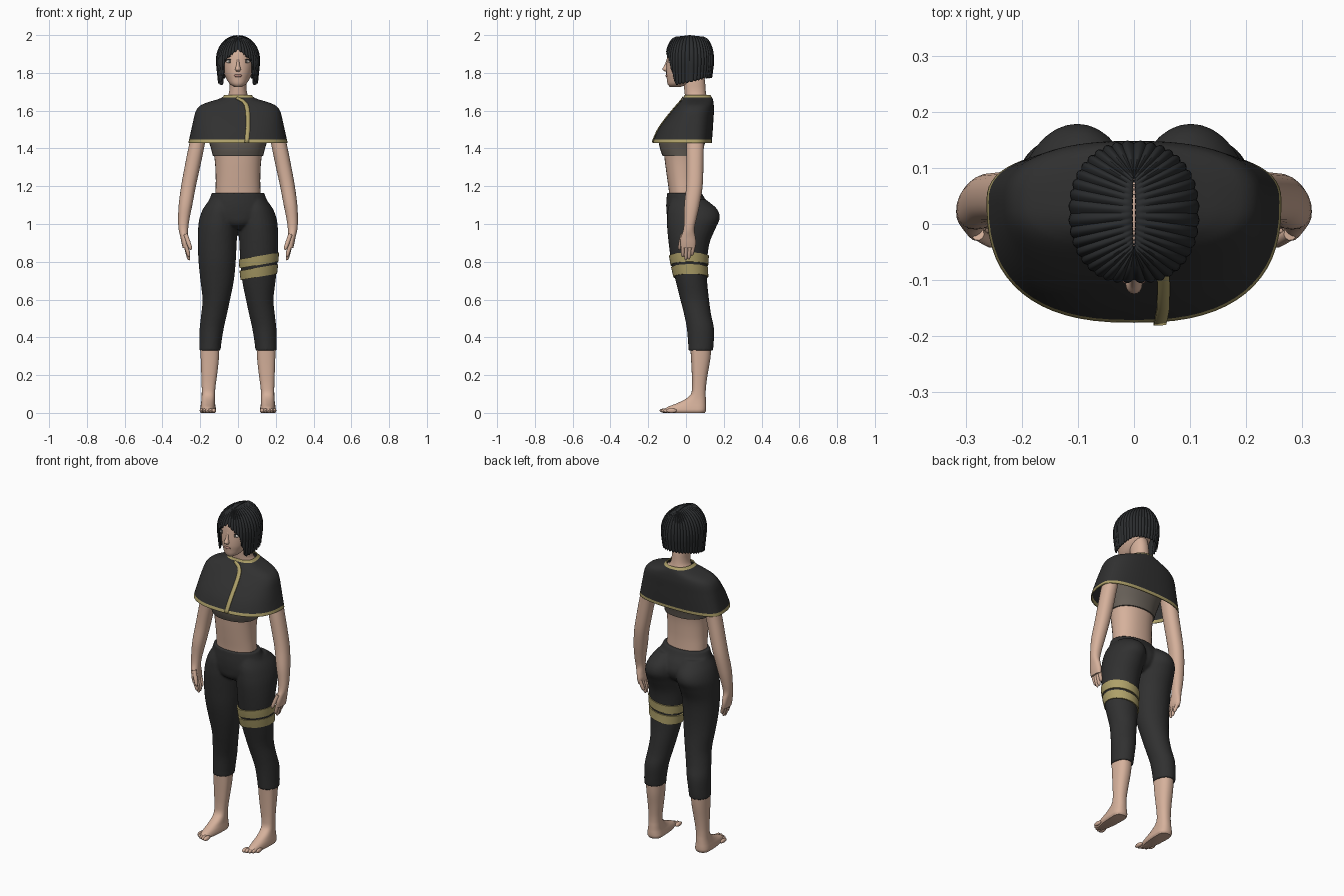
import bpy, bmesh, math
from mathutils import Vector

if "Cube" in bpy.data.objects:
    bpy.data.objects.remove(bpy.data.objects["Cube"])


def material(name, r, g, b):
    m = bpy.data.materials.new(name)
    m.diffuse_color = (r, g, b, 1)
    m.use_nodes = True
    m.node_tree.nodes["Principled BSDF"].inputs["Base Color"].default_value = m.diffuse_color
    return m


SKIN = material("skin", 0.67, 0.44, 0.33)
CLOTH = material("black cloth", 0.030, 0.030, 0.030)
GOLD = material("gold trim", 0.42, 0.35, 0.14)
HAIR = material("dark hair", 0.024, 0.026, 0.028)
TOP = material("grey top", 0.14, 0.12, 0.10)
WHITE = material("eye white", 0.65, 0.62, 0.58)
IRIS = material("iris", 0.09, 0.08, 0.07)
LIPS = material("lips", 0.42, 0.22, 0.18)


def grid(name, rows, mats, closed=True, caps=True, rule=None, mirror=False, angle=50):
    """Skin rows of points into one smooth surface."""
    bm = bmesh.new()
    vs = [[bm.verts.new(p) for p in row] for row in rows]
    n = len(rows[0])
    for i in range(len(rows) - 1):
        for j in range(n if closed else n - 1):
            k = (j + 1) % n
            f = bm.faces.new((vs[i][j], vs[i][k], vs[i + 1][k], vs[i + 1][j]))
            if rule:
                f.material_index = rule(i, f.calc_center_median())
    if caps:
        bm.faces.new(vs[0][::-1])
        bm.faces.new(vs[-1])
    bmesh.ops.recalc_face_normals(bm, faces=bm.faces[:])
    me = bpy.data.meshes.new(name)
    bm.to_mesh(me)
    bm.free()
    ob = bpy.data.objects.new(name, me)
    bpy.context.collection.objects.link(ob)
    for m in mats:
        me.materials.append(m)
    bpy.ops.object.select_all(action='DESELECT')
    ob.select_set(True)
    bpy.context.view_layer.objects.active = ob
    bpy.ops.object.shade_smooth_by_angle(angle=math.radians(angle))
    if mirror:
        md = ob.modifiers.new("Mirror", 'MIRROR')
        md.use_mirror_merge = False
    return ob


def sample(rings, z):
    """Smoothly interpolate rings (z, x0, x1, y0, y1) at height z."""
    i = max(0, min(len(rings) - 2, sum(r[0] <= z for r in rings) - 1))
    a, b = rings[i], rings[i + 1]
    p, q = rings[max(i - 1, 0)], rings[min(i + 2, len(rings) - 1)]
    h = b[0] - a[0]
    t = (z - a[0]) / h
    out = [z]
    for k in range(1, 5):
        ma = (b[k] - p[k]) / (b[0] - p[0]) * h
        mb = (q[k] - a[k]) / (q[0] - a[0]) * h
        out.append((2*t**3 - 3*t*t + 1)*a[k] + (t**3 - 2*t*t + t)*ma
                   + (3*t*t - 2*t**3)*b[k] + (t**3 - t*t)*mb)
    return out


def oval(c, s, n):
    return math.copysign(abs(c) ** (2 / n), c), math.copysign(abs(s) ** (2 / n), s)


def loft(name, rings, mats, n=2.0, seg=32, sub=4, cy=None, side=1, shear=0, **kw):
    zs = [a[0] + (b[0] - a[0]) * k / sub for a, b in zip(rings, rings[1:]) for k in range(sub)]
    rows = []
    for z in zs + [rings[-1][0]]:
        _, x0, x1, y0, y1 = sample(rings, z)
        cx, my = (x0 + x1) / 2, (y0 + y1) / 2 if cy is None else cy
        row = []
        for j in range(seg):
            a = 2 * math.pi * j / seg
            c, s = oval(math.cos(a), math.sin(a), n)
            x = cx + c * (x1 - x0) / 2
            y = my + s * ((y1 - my) if s > 0 else (my - y0))
            row.append((side * x, y, z + shear * (x - cx)))
        rows.append(row)
    return grid(name, rows, mats, **kw)


def sym(*rings):
    return [(z, -x, x, y0, y1) for z, x, y0, y1 in rings]


def blob(name, loc, rad, mat, mirror=False):
    """Ellipsoid."""
    rows = [[(loc[0] + rad[0]*math.sin(t)*math.cos(a), loc[1] + rad[1]*math.sin(t)*math.sin(a),
              loc[2] + rad[2]*math.cos(t)) for a in [2*math.pi*j/16 for j in range(16)]]
            for t in [0.02 + (math.pi - 0.04)*i/10 for i in range(11)]]
    return grid(name, rows, [mat], mirror=mirror)


def finger(name, p, q, r):
    """Tapered digit with a rounded tip."""
    p, q = Vector(p), Vector(q)
    d = (q - p).normalized()
    u = d.orthogonal().normalized()
    v = d.cross(u)
    rows = [[p.lerp(q, t) + (u*math.cos(a) + v*math.sin(a)) * r * w
             for a in [2*math.pi*j/10 for j in range(10)]]
            for t, w in [(0, 1), (0.5, 1), (0.8, 0.9), (0.93, 0.65), (1, 0.15)]]
    return grid(name, rows, [SKIN], mirror=True)


# trousers: hips and two legs fused by a remesh
LEG = [(.33, .092, .206, .013, .143), (.37, .088, .205, .011, .147), (.45, .075, .203, .004, .148),
       (.52, .059, .195, -.010, .133), (.60, .042, .188, -.030, .122), (.70, .022, .199, -.055, .112),
       (.80, .012, .209, -.078, .112), (.90, .007, .213, -.092, .125), (.98, .002, .211, -.100, .158),
       (1.03, 0, .204, -.100, .179), (1.08, .005, .185, -.096, .164), (1.13, .02, .150, -.080, .105)]
hips = loft("trousers", sym((.97, .05, -.05, .08), (1.0, .12, -.09, .12), (1.05, .185, -.102, .14),
                            (1.10, .167, -.105, .125), (1.135, .150, -.103, .10),
                            (1.165, .139, -.100, .083)), [CLOTH])
legs = [loft("trouser_leg", LEG, [CLOTH], side=s) for s in (1, -1)]
bpy.ops.object.select_all(action='DESELECT')
for o in legs + [hips]:
    o.select_set(True)
bpy.context.view_layer.objects.active = hips
bpy.ops.object.join()
rm = hips.modifiers.new("Fuse", 'REMESH')
rm.mode, rm.voxel_size, rm.use_smooth_shade = 'VOXEL', 0.0065, True
sm = hips.modifiers.new("Soften", 'SMOOTH')
sm.factor, sm.iterations = 0.5, 4

# two slanted bands on one thigh
for name, z0, z1 in (("upper_thigh_band", .783, .831), ("lower_thigh_band", .720, .770)):
    rings = []
    for k in range(3):
        z, x0, x1, y0, y1 = sample(LEG, z0 + (z1 - z0) * k / 2)
        rings.append((z, x0 - .006, x1 + .006, y0 - .007, y1 + .007))
    loft(name, rings, [GOLD], shear=.17)

# torso with neck, and the cropped top over it
loft("torso", sym((1.10, .12, -.085, .07), (1.17, .119, -.090, .066), (1.25, .118, -.101, .066),
                  (1.36, .126, -.115, .075), (1.45, .150, -.12, .10), (1.55, .165, -.07, .13),
                  (1.60, .155, -.03, .135), (1.64, .105, -.005, .125), (1.665, .062, -.004, .112),
                  (1.70, .047, -.008, .105), (1.76, .044, -.012, .10), (1.80, .04, 0, .09)), [SKIN], n=2.2)
loft("cropped_top", sym((1.36, .133, -.124, .083), (1.40, .143, -.138, .092), (1.45, .158, -.142, .108),
                        (1.55, .172, -.085, .136), (1.60, .162, -.04, .140), (1.64, .111, -.010, .129),
                        (1.66, .066, -.007, .115)), [TOP], n=2.2)

# short cape with gold hem and collar
CAPE = sym((1.43, .263, -.176, .137), (1.447, .259, -.171, .138), (1.50, .247, -.147, .142),
           (1.55, .236, -.113, .145), (1.60, .222, -.072, .148), (1.628, .198, -.048, .147),
           (1.646, .155, -.032, .145), (1.660, .108, -.020, .142), (1.670, .085, -.014, .138),
           (1.683, .072, -.008, .128))
cape = loft("cape", CAPE, [CLOTH, GOLD], n=2.5, seg=64, cy=.04, caps=False,
            rule=lambda i, c: int(i < 4 or i >= 32))
so = cape.modifiers.new("Thickness", 'SOLIDIFY')
so.thickness, so.offset = 0.006, -1


def on_cape(x, z):
    _, _, rx, y0, _ = sample(CAPE, z)
    return (x, .04 - (.04 - y0) * max(0, 1 - abs(x / rx) ** 2.5) ** .4 - .004, z)


# front closing strip following the cape
path = [(.046, 1.432), (.052, 1.50), (.053, 1.56), (.050, 1.605), (.043, 1.632), (.026, 1.652), (-.008, 1.668)]
pts = []
for a, b in zip(path, path[1:]):
    pts += [Vector(a).lerp(Vector(b), k / 4) for k in range(4)]
pts.append(Vector(path[-1]))
rows = []
for i, p in enumerate(pts):
    d = (pts[min(i + 2, len(pts) - 1)] - pts[max(i - 2, 0)]).normalized()
    w = Vector((d.y, -d.x)) * (.011 - .005 * max(0, (p.y - 1.62) / .05))
    rows.append([on_cape(*(p + w * s)) for s in (-1, 0, 1)])
strip = grid("cape_closing_strip", rows, [GOLD], closed=False, caps=False)
so = strip.modifiers.new("Thickness", 'SOLIDIFY')
so.thickness, so.offset = 0.005, 0

# arms, hands and fingers
loft("arm", [(.872, .268, .292, -.026, .048), (.90, .262, .299, -.030, .053), (.93, .264, .305, -.026, .050),
             (.97, .264, .314, -.014, .044), (1.02, .258, .317, -.010, .054), (1.10, .242, .314, -.009, .072),
             (1.20, .223, .301, .001, .088), (1.30, .201, .283, .003, .092), (1.40, .180, .263, .002, .094),
             (1.50, .160, .240, .004, .098), (1.58, .140, .214, .010, .100), (1.615, .130, .185, .03, .09)],
     [SKIN], n=2.2, seg=24, mirror=True)
for i, tip in enumerate((.825, .808, .812, .832)):
    y = -.018 + .0195 * i
    finger("finger", (.279, y, .895), (.258, y * .8 - .002, tip), .0105)
finger("thumb", (.278, -.018, .945), (.248, -.036, .862), .0115)

# lower legs, feet and toes
loft("lower_leg_and_foot", [(0, .122, .194, -.105, .100), (.012, .116, .200, -.118, .106),
                            (.03, .118, .199, -.100, .107), (.05, .121, .196, -.050, .106),
                            (.075, .122, .193, .000, .105), (.10, .122, .192, .026, .104),
                            (.14, .119, .192, .032, .106), (.20, .111, .194, .031, .114),
                            (.28, .102, .197, .027, .128), (.36, .098, .199, .022, .136)],
     [SKIN], n=2.3, cy=.06, mirror=True)
for i in range(5):
    blob("toe", (.128 + .0165 * i, -.112 + .0022 * i * i, .012), (.012 - .0008 * i, .028, .012), SKIN, True)

# head and face
loft("head", sym((1.725, .018, -.085, -.03), (1.74, .042, -.097, .01), (1.77, .062, -.102, .06),
                 (1.80, .075, -.105, .09), (1.86, .087, -.102, .12), (1.92, .088, -.093, .125),
                 (1.96, .07, -.065, .105), (1.98, .03, -.02, .06)), [SKIN], n=2.1)
loft("nose", sym((1.807, .009, -.111, -.09), (1.818, .015, -.125, -.09), (1.84, .009, -.114, -.09),
                 (1.875, .006, -.101, -.09)), [SKIN], seg=16)
blob("eye", (.043, -.081, 1.86), (.018, .010, .010), WHITE, True)
blob("iris", (.043, -.0875, 1.86), (.008, .005, .009), IRIS, True)
blob("upper_lash", (.043, -.084, 1.870), (.020, .008, .003), HAIR, True)
blob("eyebrow", (.043, -.084, 1.889), (.021, .008, .004), HAIR, True)
blob("lips", (0, -.101, 1.785), (.021, .008, .008), LIPS)

# bobbed hair: strands falling from a centre parting
EDGE = [(0, 1.935), (18, 1.905), (34, 1.875), (45, 1.80), (54, 1.745), (90, 1.76), (130, 1.782), (180, 1.785)]


def hem(deg):
    for (a, za), (b, zb) in zip(EDGE, EDGE[1:]):
        if deg <= b:
            return za + (zb - za) * (deg - a) / (b - a)
    return EDGE[-1][1]


COLS, ROWS, BASE, RISE = 240, 24, 1.87, .13
rows = [[] for _ in range(ROWS + 1)]
for j in range(COLS):
    a = 2 * math.pi * j / COLS
    c, s = oval(math.cos(a), math.sin(a), 2.25)
    deg = abs(math.degrees(a) if a <= math.pi else math.degrees(a) - 360)
    ridge = abs(math.sin(20 * a))
    zb = hem(deg) - .012 * ridge
    q_end = math.acos((zb - BASE) / RISE) if zb > BASE else math.pi/2 + (BASE - zb) * 10
    start = Vector((.003 * math.sin(a), .02 - .068 * math.cos(a)))
    edge = Vector((.113 * s, .019 - .125 * c)) * (1 + .035 * ridge)
    for i in range(ROWS + 1):
        q = q_end * i / ROWS
        if q < math.pi / 2:
            p = start.lerp(edge, math.sin(q))
            z = BASE + RISE * math.cos(q) - .005 * (1 - ridge) * min(1, q * 3)
            z -= .008 * abs(math.cos(a)) * math.cos(q)
        else:
            drop = (q - math.pi / 2) / 10
            p = edge * (1 - .9 * max(0, drop - .02))
            z = BASE - drop - .005 * (1 - ridge)
        rows[i].append((p.x, p.y, z))
hair = grid("hair", rows, [HAIR], caps=False, angle=40)
so = hair.modifiers.new("Thickness", 'SOLIDIFY')
so.thickness, so.offset = 0.008, -1
